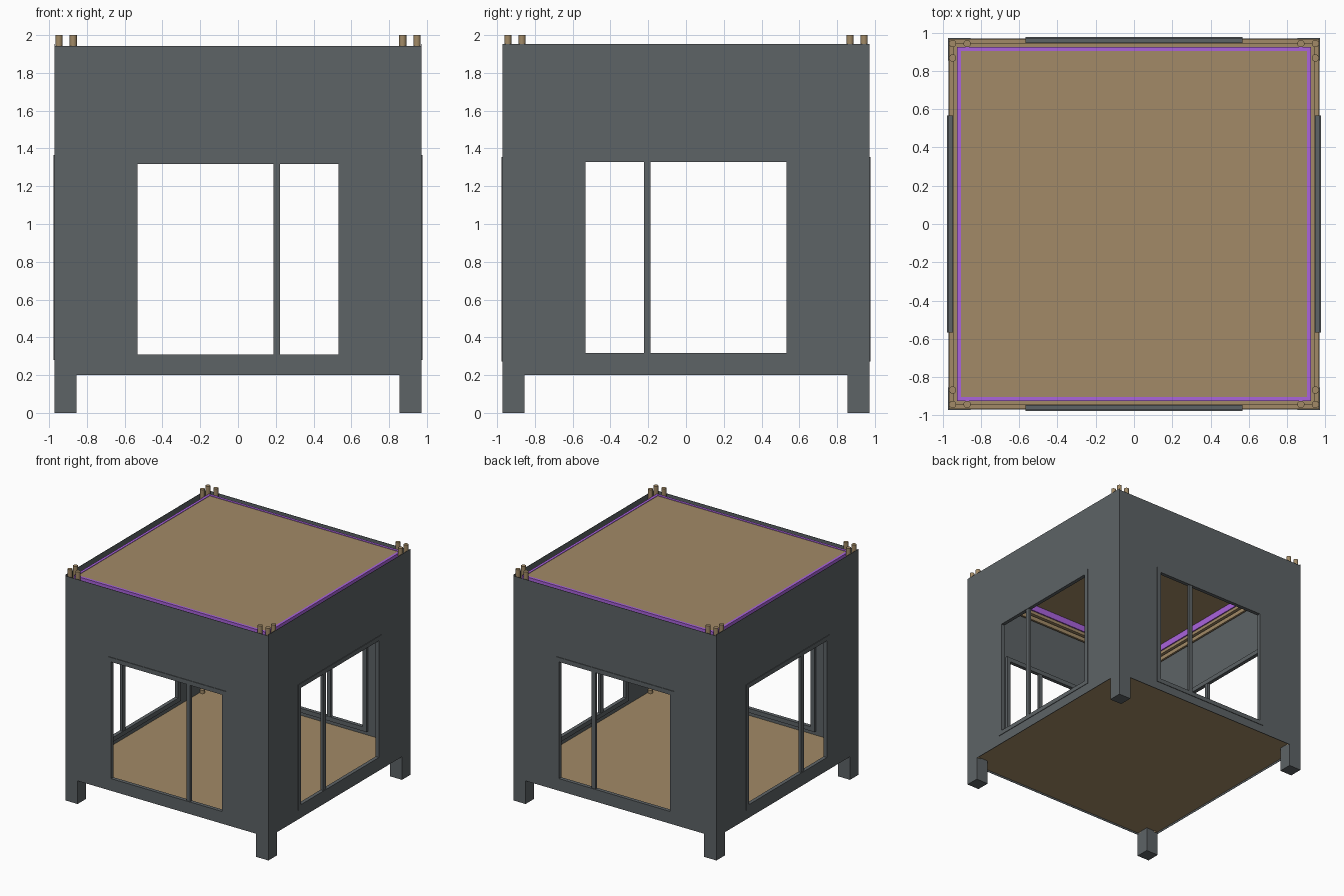
import bpy, bmesh, math
from mathutils import Matrix, Vector

if "Cube" in bpy.data.objects:
    bpy.data.objects.remove(bpy.data.objects["Cube"])


def material(name, rgb):
    m = bpy.data.materials.new(name)
    m.diffuse_color = (*rgb, 1)
    m.use_nodes = True
    m.node_tree.nodes["Principled BSDF"].inputs["Base Color"].default_value = m.diffuse_color
    return m


GREY = material("slate grey", (0.11, 0.125, 0.133))
TAN = material("wood tan", (0.36, 0.255, 0.135))
PURPLE = material("purple trim", (0.40, 0.125, 0.72))


def finish(name, bm, mat, turn=0.0):
    bmesh.ops.rotate(bm, verts=bm.verts, cent=(0, 0, 0), matrix=Matrix.Rotation(turn, 3, 'Z'))
    mesh = bpy.data.meshes.new(name)
    bm.to_mesh(mesh)
    bm.free()
    mesh.materials.append(mat)
    ob = bpy.data.objects.new(name, mesh)
    bpy.context.collection.objects.link(ob)
    return ob


def add_box(bm, x, y, z):
    """Box from (min, max) pairs."""
    size = [b - a for a, b in (x, y, z)]
    mid = [(a + b) / 2 for a, b in (x, y, z)]
    bmesh.ops.create_cube(bm, size=1, matrix=Matrix.Translation(mid) @ Matrix.Diagonal((*size, 1)))


def add_ring(bm, hx, z0, z1, ohx, oz0, oz1, y):
    """Rectangular plate with a rectangular opening, facing -y."""
    outer = [(-hx, z0), (hx, z0), (hx, z1), (-hx, z1)]
    inner = [(-ohx, oz0), (ohx, oz0), (ohx, oz1), (-ohx, oz1)]
    rows = [[bm.verts.new((p[0], d, p[1])) for p in loop]
            for loop, d in ((outer, y[0]), (inner, y[0]), (inner, y[1]), (outer, y[1]))]
    for k in range(4):
        a, b = rows[k], rows[(k + 1) % 4]
        for i in range(4):
            j = (i + 1) % 4
            bm.faces.new((a[i], a[j], b[j], b[i]))


W = 0.972          # outer wall position
SIDES = ["front", "right", "back", "left"]
for i, side in enumerate(SIDES):
    turn = i * math.pi / 2
    lift = 0.01 * (i % 2)          # side windows sit slightly higher
    top = 1.943 + lift
    z0, z1 = 0.308 + lift, 1.318 + lift

    # thin wall sheet with window opening
    bm = bmesh.new()
    add_ring(bm, W, 0.2, top, 0.54, z0 - 0.01, z1 + 0.01, (-W, -W + 0.003))
    finish(side + "_wall", bm, GREY, turn)

    # window frame and off-centre mullion (mullions line up across the room)
    bm = bmesh.new()
    add_ring(bm, 0.568, z0 - 0.037, z1 + 0.038, 0.532, z0, z1, (-0.977, -0.945))
    mx = 0.205 if i in (0,) else -0.205
    if i == 3:
        mx = 0.205
    add_box(bm, (mx - 0.018, mx + 0.018), (-0.972, -0.948), (z0 - 0.01, z1 + 0.01))
    finish(side + "_window_frame", bm, GREY, turn)

    # purple trim around the roof panel
    bm = bmesh.new()
    add_box(bm, (-0.925, 0.925), (-0.925, -0.903), (1.865, 1.942))
    finish(side + "_roof_trim", bm, PURPLE, turn)

    # wooden rails below the trim
    bm = bmesh.new()
    for a, b, inner in ((1.835, 1.862, 0.91), (1.79, 1.825, 0.925)):
        add_box(bm, (-0.945, 0.945), (-0.943, -inner), (a, b))
    finish(side + "_roof_rails", bm, TAN, turn)

# roof and floor panels
bm = bmesh.new()
add_box(bm, (-0.904, 0.904), (-0.904, 0.904), (1.92, 1.938))
finish("roof_panel", bm, TAN)
bm = bmesh.new()
add_box(bm, (-0.968, 0.968), (-0.968, 0.968), (0.215, 0.235))
finish("floor_panel", bm, TAN)

# corner feet, and connector pegs at roof and floor
for sx in (-1, 1):
    for sy in (-1, 1):
        tag = ("back" if sy > 0 else "front") + ("_right" if sx > 0 else "_left")
        bm = bmesh.new()
        add_box(bm, sorted((sx * 0.855, sx * W)), sorted((sy * 0.855, sy * W)), (0, 0.216))
        finish(tag + "_foot", bm, GREY)
        bm = bmesh.new()
        for px, py in ((0.948, 0.943), (0.872, 0.943), (0.948, 0.868)):
            for a, b in ((1.80, 2.0), (0.205, 0.265)):
                bmesh.ops.create_cone(bm, cap_ends=True, segments=16, radius1=0.019, radius2=0.019,
                                      depth=b - a, matrix=Matrix.Translation((sx * px, sy * py, (a + b) / 2)))
        ob = finish(tag + "_pegs", bm, TAN)
        bpy.context.view_layer.objects.active = ob
        ob.select_set(True)
        bpy.ops.object.shade_smooth_by_angle(angle=math.radians(40))
        ob.select_set(False)

# make all surfaces face outward
for ob in bpy.data.objects:
    bm = bmesh.new()
    bm.from_mesh(ob.data)
    bmesh.ops.recalc_face_normals(bm, faces=bm.faces)
    bm.to_mesh(ob.data)
    bm.free()
